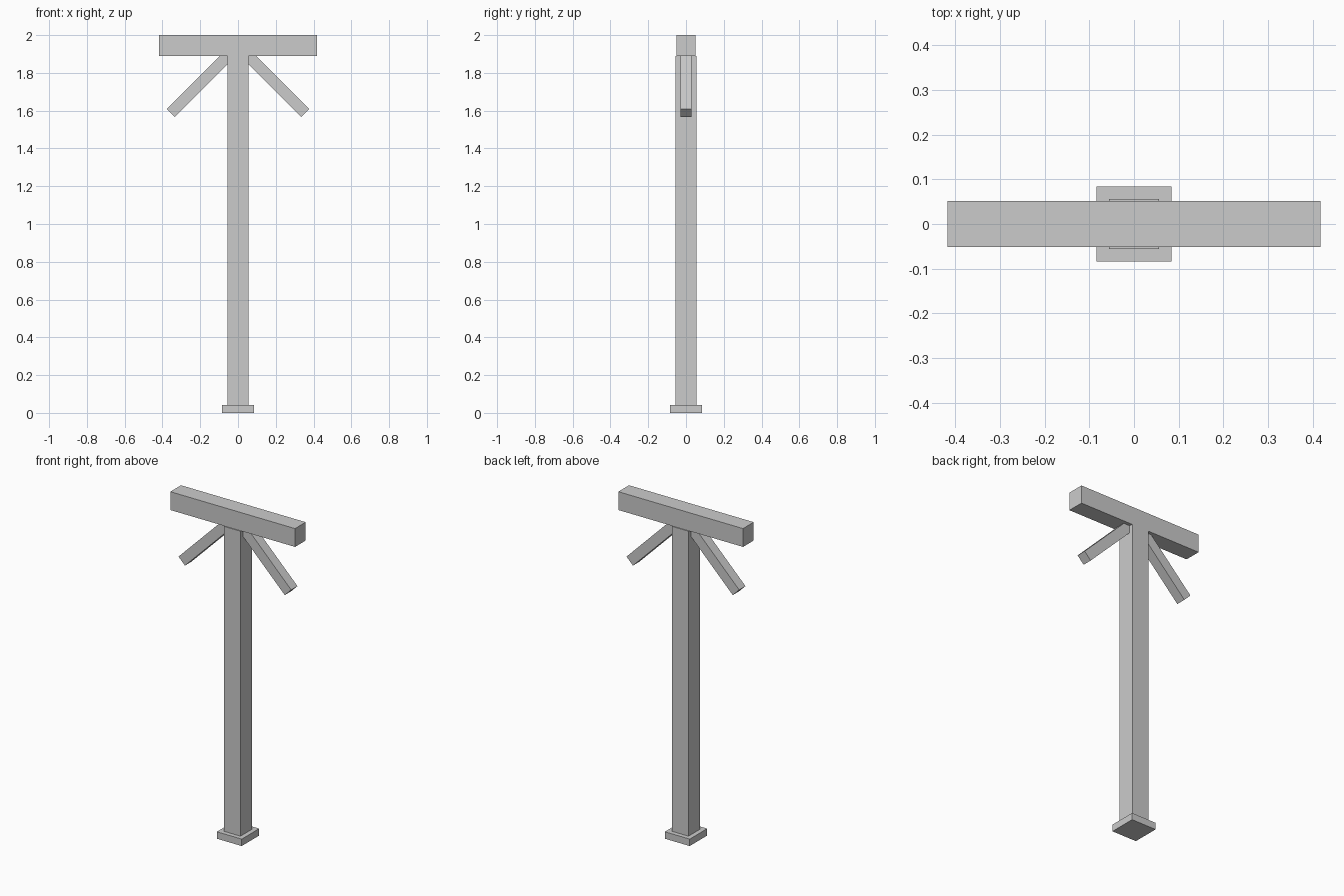
import bpy
from math import radians

cube = bpy.data.objects.get("Cube")
if cube:
    bpy.data.objects.remove(cube, do_unlink=True)

# Single grey material
grey = bpy.data.materials.new("plain grey")
grey.use_nodes = True
colour = (0.6, 0.6, 0.6, 1)
grey.diffuse_color = colour
grey.node_tree.nodes["Principled BSDF"].inputs["Base Color"].default_value = colour


def box(name, size, centre, tilt=0):
    """Add a box, optionally tilted about the y axis."""
    bpy.ops.mesh.primitive_cube_add(size=1, location=centre)
    obj = bpy.context.object
    obj.name = name
    obj.scale = size
    obj.rotation_euler.y = radians(tilt)
    obj.data.materials.append(grey)
    return obj


# Foot, post and top beam
box("base_plate", (0.167, 0.167, 0.042), (0, 0, 0.021))
box("post", (0.112, 0.112, 1.849), (0, 0, 0.9645))
box("top_beam", (0.836, 0.102, 0.111), (0, 0, 1.9445))

# Diagonal braces, hanging outward from under the beam
for side, name in ((1, "left_brace"), (-1, "right_brace")):
    box(name, (0.427, 0.06, 0.061), (side * 0.205, 0, 1.739), side * 45)
